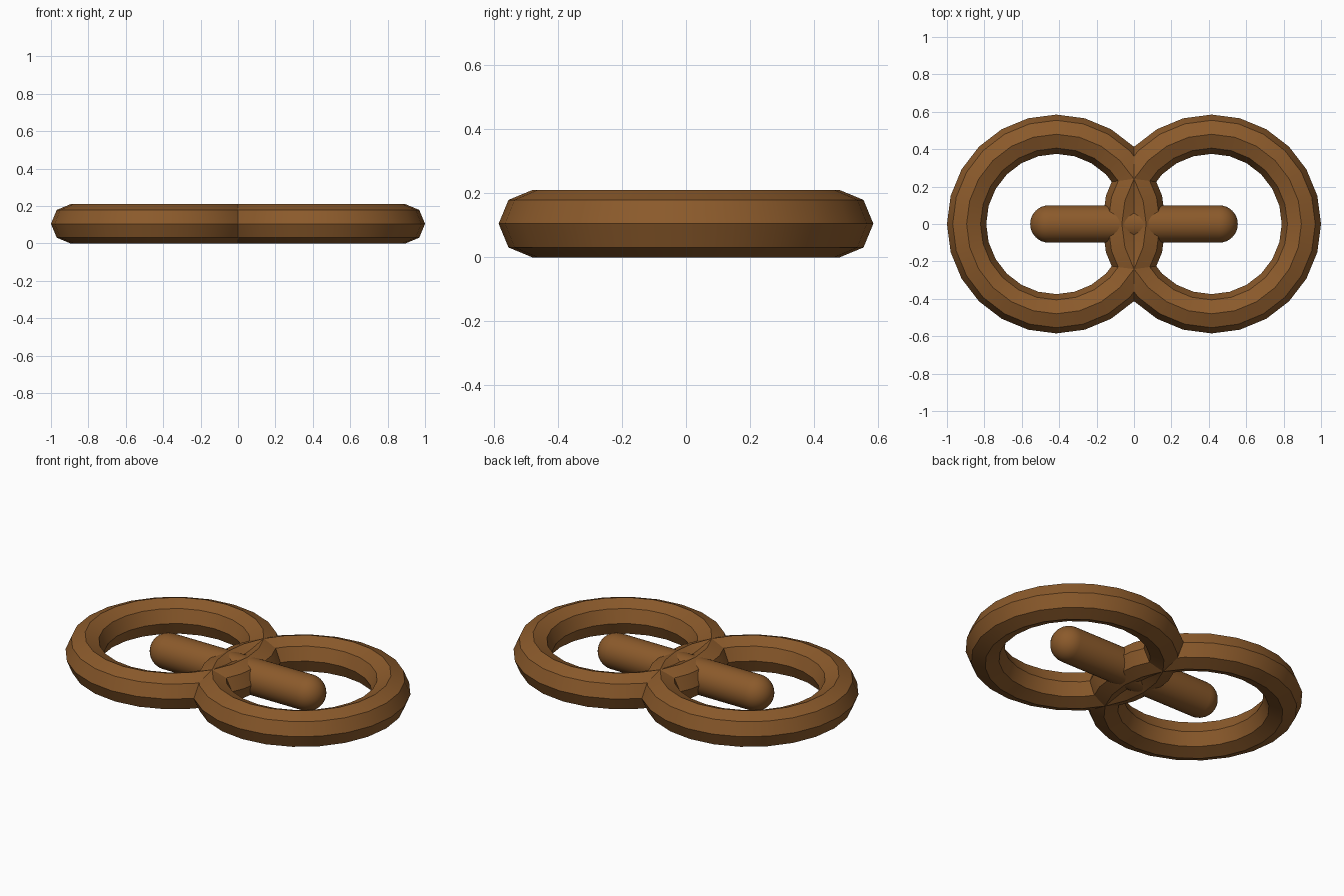
import bpy, bmesh, math
from mathutils import Vector

if "Cube" in bpy.data.objects:
    bpy.data.objects.remove(bpy.data.objects["Cube"])

MID_Z = 0.105

wood = bpy.data.materials.new("brown_wood")
wood.diffuse_color = (0.258, 0.102, 0.024, 1)
wood.use_nodes = True
wood.node_tree.nodes["Principled BSDF"].inputs["Base Color"].default_value = wood.diffuse_color


def finish(obj, name):
    obj.name = name
    obj.data.materials.append(wood)
    bpy.ops.object.select_all(action='DESELECT')
    obj.select_set(True)
    bpy.context.view_layer.objects.active = obj
    bpy.ops.object.shade_smooth_by_angle(angle=math.radians(30))


# Two overlapping octagonal-section rings
for name, x in (("left_ring", -0.415), ("right_ring", 0.415)):
    bpy.ops.mesh.primitive_torus_add(
        major_radius=0.48, minor_radius=0.105,
        major_segments=24, minor_segments=8, location=(x, 0, MID_Z))
    finish(bpy.context.object, name)

# Round-ended bar through both rings: half profile spun about the x axis
R, HALF, STEPS = 0.1, 0.455, 8
cap = [(HALF + R * math.cos(a), R * math.sin(a))
       for a in (i * math.pi / 2 / STEPS for i in range(STEPS + 1))]
profile = cap + [(-x, r) for x, r in reversed(cap)]

bm = bmesh.new()
verts = [bm.verts.new((x, 0, r)) for x, r in profile]
edges = [bm.edges.new(pair) for pair in zip(verts, verts[1:])]
bmesh.ops.spin(bm, geom=verts + edges, cent=Vector(), axis=(1, 0, 0),
               angle=math.tau, steps=32)
bmesh.ops.remove_doubles(bm, verts=bm.verts, dist=1e-4)
bmesh.ops.recalc_face_normals(bm, faces=bm.faces)
mesh = bpy.data.meshes.new("cross_bar")
bm.to_mesh(mesh)
bm.free()
bar = bpy.data.objects.new("cross_bar", mesh)
bar.location.z = MID_Z
bpy.context.collection.objects.link(bar)
finish(bar, "cross_bar")
